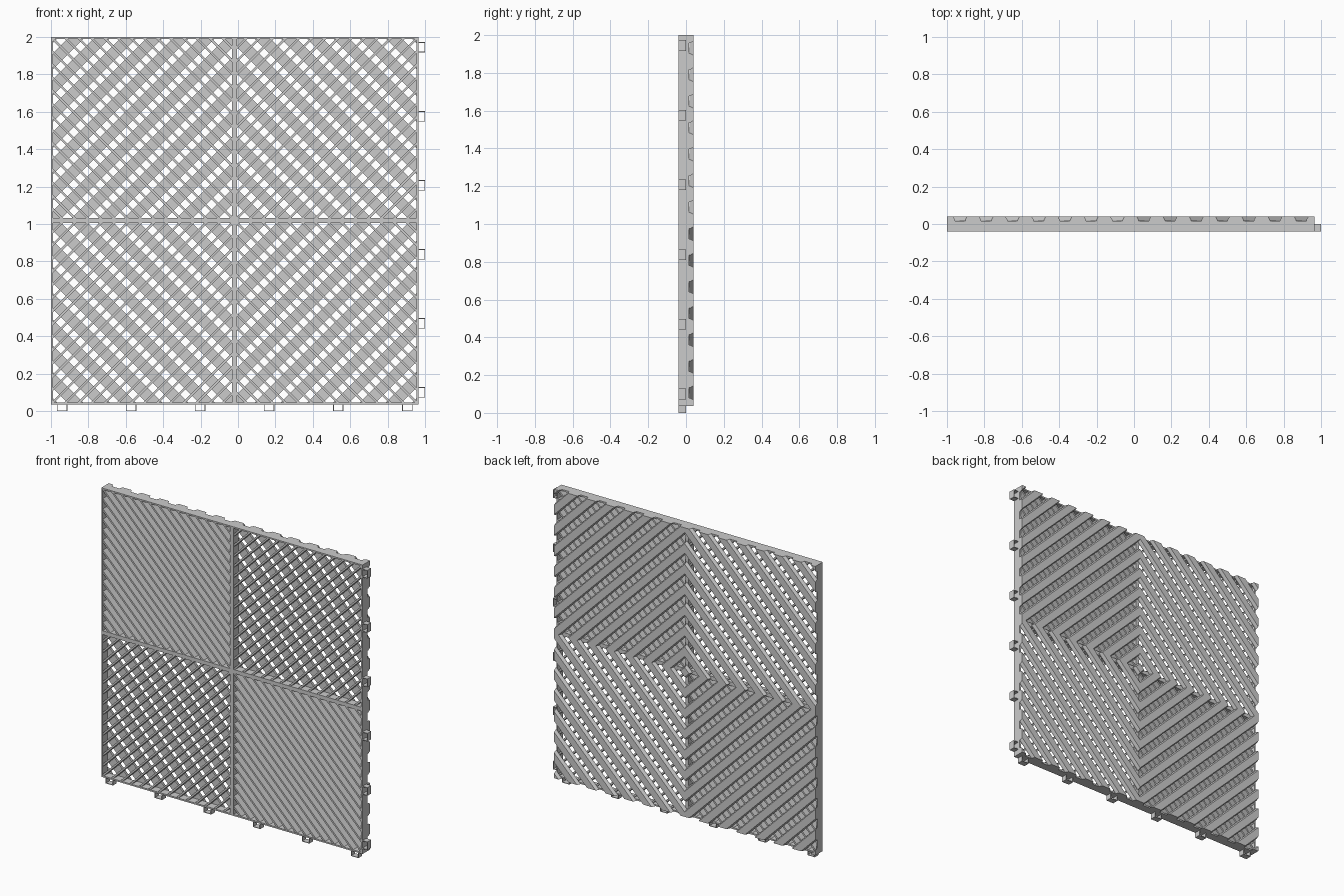
import bpy, bmesh
from mathutils import Vector

if "Cube" in bpy.data.objects:
    bpy.data.objects.remove(bpy.data.objects["Cube"])

CX, CZ, L = -0.018, 1.018, 0.982      # tile centre and half size
Y0, YM, Y1 = -0.04, 0.015, 0.04       # underside, slat base, slat top
R = 0.5 ** 0.5


def add_object(name, bm, mirror=False):
    bmesh.ops.recalc_face_normals(bm, faces=bm.faces[:])
    mesh = bpy.data.meshes.new(name)
    bm.to_mesh(mesh)
    bm.free()
    ob = bpy.data.objects.new(name, mesh)
    bpy.context.collection.objects.link(ob)
    if mirror:                         # one quadrant mirrored into four
        ob.location = (CX, 0, CZ)
        m = ob.modifiers.new("mirror", "MIRROR")
        m.use_axis = (True, False, True)
        m.use_mirror_merge = False
    return ob


def prism(bm, profile, origin, across, along, length):
    """Sweep (offset, y) profile along a direction in the xz plane."""
    rings = []
    for t in (-length, length):
        rings.append([bm.verts.new(origin + across * d + along * t + Vector((0, y, 0)))
                      for d, y in profile])
    n = len(profile)
    bm.faces.new(rings[0])
    bm.faces.new(rings[1][::-1])
    for i in range(n):
        j = (i + 1) % n
        bm.faces.new((rings[0][i], rings[0][j], rings[1][j], rings[1][i]))


def clip_to_quadrant(bm, size):
    for co, no in (((0, 0, 0), (-1, 0, 0)), ((0, 0, 0), (0, 0, -1)),
                   ((size, 0, 0), (1, 0, 0)), ((0, 0, size), (0, 0, 1))):
        res = bmesh.ops.bisect_plane(bm, geom=bm.verts[:] + bm.edges[:] + bm.faces[:],
                                     dist=1e-6, plane_co=co, plane_no=no, clear_outer=True)
        edges = [e for e in res["geom_cut"] if isinstance(e, bmesh.types.BMEdge)]
        if edges:
            bmesh.ops.edgeloop_fill(bm, edges=edges)


def diagonal_bars(name, profile, centres, across, along, size):
    bm = bmesh.new()
    for c in centres:
        one = bmesh.new()
        prism(one, profile, c, across, along, 2.5)
        clip_to_quadrant(one, size)
        tmp = bpy.data.meshes.new("tmp")
        one.to_mesh(tmp)
        one.free()
        bm.from_mesh(tmp)
        bpy.data.meshes.remove(tmp)
    return add_object(name, bm, True)


def box(bm, x0, x1, y0, y1, z0, z1):
    v = bmesh.ops.create_cube(bm, size=1)["verts"]
    for p in v:
        p.co = ((x0 + x1) / 2 + p.co.x * (x1 - x0), (y0 + y1) / 2 + p.co.y * (y1 - y0),
                (z0 + z1) / 2 + p.co.z * (z1 - z0))


up = Vector((R, 0, R))
down = Vector((R, 0, -R))

# Tread slats on the back face, chamfered, forming concentric diamonds
step = L / 7
slat = [(-0.030, YM), (-0.030, 0.022), (-0.023, Y1), (0.023, Y1), (0.030, 0.022), (0.030, YM)]
diagonal_bars("tread_slats", slat, [Vector((k * step / 2, 0, k * step / 2)) for k in range(15)],
              up, down, L)

# Thin deep support ribs crossing under the slats
rib = [(-0.006, Y0 + 0.003), (-0.006, YM), (0.006, YM), (0.006, Y0 + 0.003)]
diagonal_bars("support_ribs", rib, [Vector((k * step / 4, 0, -k * step / 4)) for k in range(-13, 14)],
              down, up, L - 0.004)

# Outer frame walls and centre cross
bm = bmesh.new()
x0, x1, z0, z1 = CX - L, CX + L, CZ - L, CZ + L
t = 0.01
box(bm, x0, x0 + t, Y0, YM, z0, z1)
box(bm, x1 - t, x1, Y0, YM, z0, z1)
box(bm, x0 + t, x1 - t, Y0, YM, z0, z0 + t)
box(bm, x0 + t, x1 - t, Y0, YM, z1 - t, z1)
add_object("outer_frame", bm)
bm = bmesh.new()
box(bm, CX - 0.013, CX + 0.013, Y0, YM, z0 + t, z1 - t)
box(bm, x0 + t, CX - 0.013, Y0, YM, CZ - 0.013, CZ + 0.013)
box(bm, CX + 0.013, x1 - t, Y0, YM, CZ - 0.013, CZ + 0.013)
add_object("centre_cross", bm)


# Open connector loops: a small U bracket on the wall
def loop(bm, c, side):
    h, d, w = 0.028, 0.036, 0.004
    parts = [(-h, -h + w, 0, d), (h - w, h, 0, d), (-h + w, h - w, d - w, d)]
    for a0, a1, b0, b1 in parts:
        if side:
            box(bm, x1 + b0, x1 + b1, Y0, 0.0, c + a0, c + a1)
        else:
            box(bm, c + a0, c + a1, Y0, 0.0, z0 - b1, z0 - b0)


bm = bmesh.new()
for i in range(6):
    loop(bm, 0.10 + 0.369 * i, True)
add_object("side_connectors", bm)
bm = bmesh.new()
for i in range(6):
    loop(bm, -0.94 + 0.369 * i, False)
add_object("bottom_connectors", bm)
